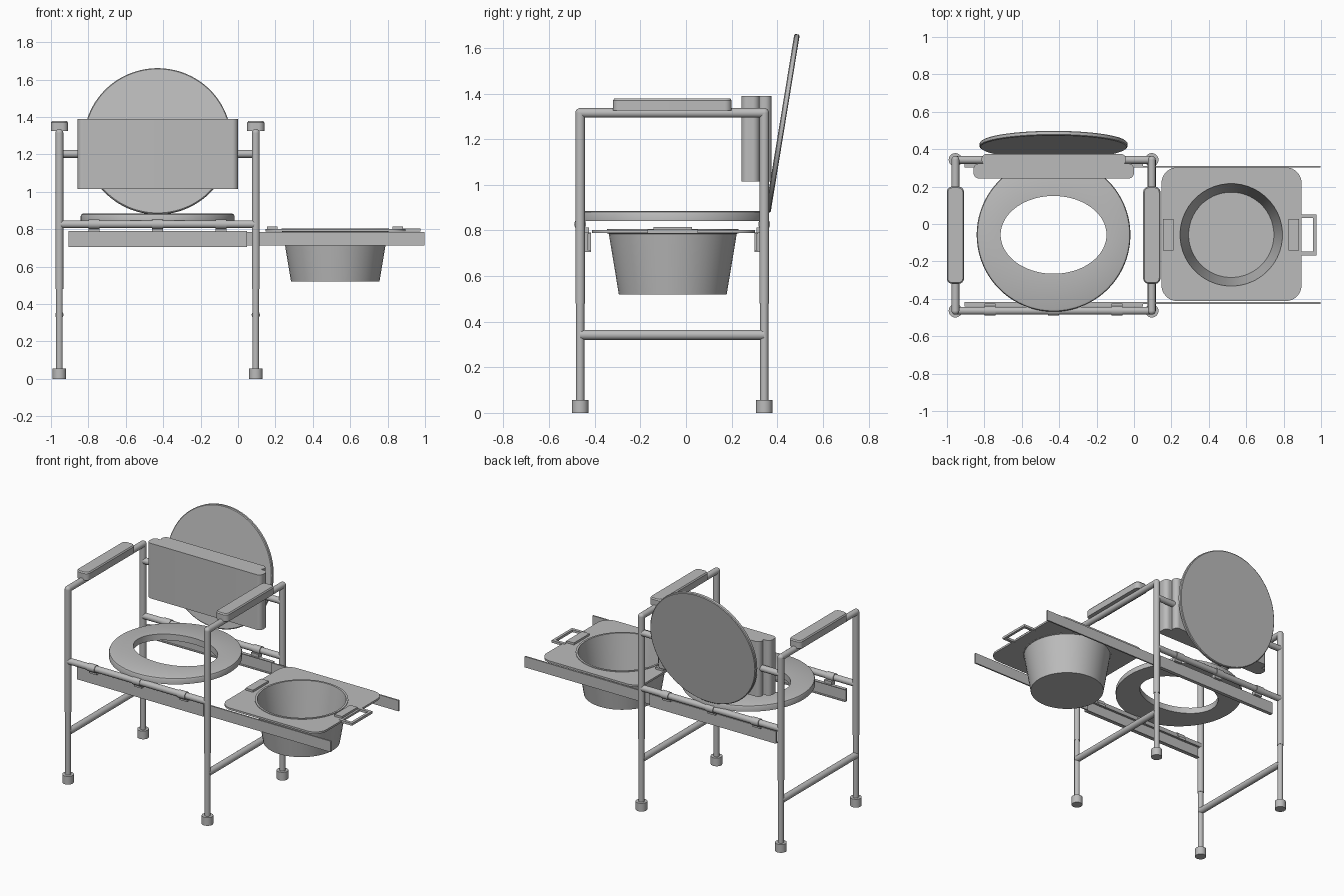
import bpy, bmesh, math
from mathutils import Vector, Matrix

if "Cube" in bpy.data.objects:
    bpy.data.objects.remove(bpy.data.objects["Cube"], do_unlink=True)

grey = bpy.data.materials.new("plain_grey")
grey.use_nodes = True
grey.diffuse_color = (0.5, 0.5, 0.5, 1)
grey.node_tree.nodes["Principled BSDF"].inputs["Base Color"].default_value = (0.5, 0.5, 0.5, 1)


def finish(name, bm):
    bmesh.ops.recalc_face_normals(bm, faces=bm.faces[:])
    mesh = bpy.data.meshes.new(name)
    bm.to_mesh(mesh)
    bm.free()
    mesh.materials.append(grey)
    obj = bpy.data.objects.new(name, mesh)
    bpy.context.collection.objects.link(obj)
    bpy.ops.object.select_all(action="DESELECT")
    obj.select_set(True)
    bpy.context.view_layer.objects.active = obj
    bpy.ops.object.shade_smooth_by_angle(angle=math.radians(35))
    return obj


def loft(name, rings, cyclic=False):
    """Skin a list of equal-length rings; cap the ends or close the loop."""
    bm = bmesh.new()
    rows = [[bm.verts.new(p) for p in ring] for ring in rings]
    pairs = list(zip(rows, rows[1:]))
    if cyclic:
        pairs.append((rows[-1], rows[0]))
    else:
        bm.faces.new(rows[0])
        bm.faces.new(rows[-1])
    for a, b in pairs:
        for i in range(len(a)):
            j = (i + 1) % len(a)
            bm.faces.new((a[i], a[j], b[j], b[i]))
    return finish(name, bm)


def ellipse(cx, cy, rx, ry, z, n=48):
    angles = [(i + 0.5) * math.tau / n for i in range(n)]
    return [(cx + rx * math.cos(a), cy + ry * math.sin(a), z) for a in angles]


def rounded(x0, x1, y0, y1, r, z, steps=12):
    pts = []
    corners = [(x1 - r, y1 - r), (x0 + r, y1 - r), (x0 + r, y0 + r), (x1 - r, y0 + r)]
    for q, (cx, cy) in enumerate(corners):
        for i in range(steps):
            a = math.pi / 2 * (q + i / (steps - 1))
            pts.append((cx + r * math.cos(a), cy + r * math.sin(a), z))
    return pts


def tube(name, a, b, r, n=24):
    a, b = Vector(a), Vector(b)
    turn = (b - a).to_track_quat("Z", "Y").to_matrix().to_4x4()
    bm = bmesh.new()
    bmesh.ops.create_cone(bm, cap_ends=True, segments=n, radius1=r, radius2=r,
                          depth=(b - a).length, matrix=Matrix.Translation((a + b) / 2) @ turn)
    return finish(name, bm)


def ball(name, centre, r):
    bm = bmesh.new()
    bmesh.ops.create_uvsphere(bm, u_segments=20, v_segments=12, radius=r,
                              matrix=Matrix.Translation(centre))
    return finish(name, bm)


def box(name, x0, x1, y0, y1, z0, z1):
    bm = bmesh.new()
    place = Matrix.Translation(((x0 + x1) / 2, (y0 + y1) / 2, (z0 + z1) / 2))
    size = Matrix.Diagonal((x1 - x0, y1 - y0, z1 - z0, 1))
    bmesh.ops.create_cube(bm, size=1, matrix=place @ size)
    return finish(name, bm)


SIDES = {"right": -0.955, "left": 0.095}
ENDS = {"front": -0.464, "back": 0.343}
MID_X, MID_Y = -0.43, -0.058
R = 0.021
TOP = 1.315

# Side frames: telescopic legs, feet, arm tubes, stretchers and arm pads
for side, x in SIDES.items():
    for end, y in ENDS.items():
        tag = f"{end}_{side}"
        tube(f"{tag}_upper_leg", (x, y, 0.48), (x, y, TOP), R)
        tube(f"{tag}_lower_leg", (x, y, 0.03), (x, y, 0.5), 0.018)
        tube(f"{tag}_foot", (x, y, 0), (x, y, 0.056), 0.036)
        ball(f"{tag}_elbow", (x, y, TOP), R)
    tube(f"{side}_arm_tube", (x, ENDS["front"], TOP), (x, ENDS["back"], TOP), R)
    tube(f"{side}_stretcher", (x, ENDS["front"], 0.342), (x, ENDS["back"], 0.342), 0.022)
    edge = (x - 0.046, x + 0.046, -0.32, 0.2)
    inner = (x - 0.04, x + 0.04, -0.314, 0.194)
    loft(f"{side}_arm_pad", [rounded(*edge, 0.03, 1.325), rounded(*edge, 0.03, 1.37),
                             rounded(*inner, 0.025, 1.378)])

# Cross tubes with collars and hanging clips, and the two-stage slide rails
for end, y in ENDS.items():
    s = -1 if end == "front" else 1
    tube(f"{end}_cross_tube", (SIDES["right"], y, 0.827), (SIDES["left"], y, 0.827), R)
    rail = MID_Y + s * 0.372
    for i, offset in enumerate((-0.34, 0, 0.34)):
        x = MID_X + offset
        tube(f"{end}_collar_{i}", (x - 0.029, y, 0.827), (x + 0.029, y, 0.827), 0.026)
        lo, hi = sorted((rail - s * 0.004, y))
        box(f"{end}_clip_{i}", x - 0.029, x + 0.029, lo, hi, 0.785, 0.812)
    lo, hi = sorted((rail, rail + s * 0.012))
    box(f"{end}_outer_rail", -0.905, 0.048, lo, hi, 0.706, 0.79)
    lo, hi = sorted((rail - s * 0.013, rail - s * 0.003))
    box(f"{end}_inner_rail", 0.042, 0.997, lo, hi, 0.712, 0.786)
    # Short lips that hold the inner rail inside the outer one
    lo, hi = sorted((rail - s * 0.013, rail + s * 0.004))
    for label, z in (("upper", 0.786), ("lower", 0.706)):
        box(f"{end}_{label}_lip", -0.905, 0.048, lo, hi, z, z + 0.005)

# Back rest: thick front pad, narrower rear pad and cross tube between the legs
tube("back_rest_tube", (SIDES["right"], ENDS["back"], 1.203),
     (SIDES["left"], ENDS["back"], 1.203), R)
for name, edge, r in (("back_rest_front", (-0.858, 0, 0.243, 0.323), 0.03),
                      ("back_rest_rear", (-0.815, -0.043, 0.315, 0.375), 0.028)):
    loft(name, [rounded(*edge, r, z) for z in (1.015, 1.39)])

# Seat ring with a softened upper edge
loft("seat_ring", [
    ellipse(MID_X, MID_Y, 0.411, 0.411, 0.842, 96),
    ellipse(MID_X, MID_Y, 0.411, 0.411, 0.872, 96),
    ellipse(MID_X, MID_Y, 0.407, 0.407, 0.880, 96),
    ellipse(MID_X, MID_Y, 0.398, 0.398, 0.884, 96),
    ellipse(MID_X, MID_Y, 0.283, 0.208, 0.884, 96),
    ellipse(MID_X, MID_Y, 0.283, 0.208, 0.842, 96)], cyclic=True)

# Raised lid leaning backwards
lid = loft("lid", [ellipse(0, 0, r, r, z, 96) for r, z in
                   ((0.39, -0.012), (0.395, -0.008), (0.395, 0.008), (0.39, 0.012))])
lid.rotation_euler = (math.radians(80.7), 0, 0)
lid.location = (MID_X, 0.423, 1.27)

# Sliding tray with a round opening
PAN_X = 0.52
edge = (0.147, 0.896, -0.412, 0.303)
loft("tray", [
    rounded(*edge, 0.085, 0.788), rounded(*edge, 0.085, 0.801),
    ellipse(PAN_X, MID_Y, 0.275, 0.275, 0.801),
    ellipse(PAN_X, MID_Y, 0.275, 0.275, 0.788)], cyclic=True)

# Open tapered pan with a low rim
pan = [(0.228, 0.53), (0.274, 0.805), (0.288, 0.805), (0.288, 0.787), (0.281, 0.785), (0.237, 0.52)]
loft("pan", [ellipse(PAN_X, MID_Y, r, r, z) for r, z in pan])

# Grip blocks and pull handle on the tray
for name, x in (("inner", 0.184), ("outer", 0.854)):
    box(f"{name}_grip_block", x - 0.028, x + 0.028, MID_Y - 0.084, MID_Y + 0.084, 0.8, 0.815)
for name, s in (("front", -1), ("back", 1)):
    y = MID_Y + s * 0.1
    box(f"{name}_handle_arm", 0.88, 0.976, y - 0.01, y + 0.01, 0.787, 0.803)
box("handle_bar", 0.958, 0.976, MID_Y - 0.11, MID_Y + 0.11, 0.787, 0.803)
